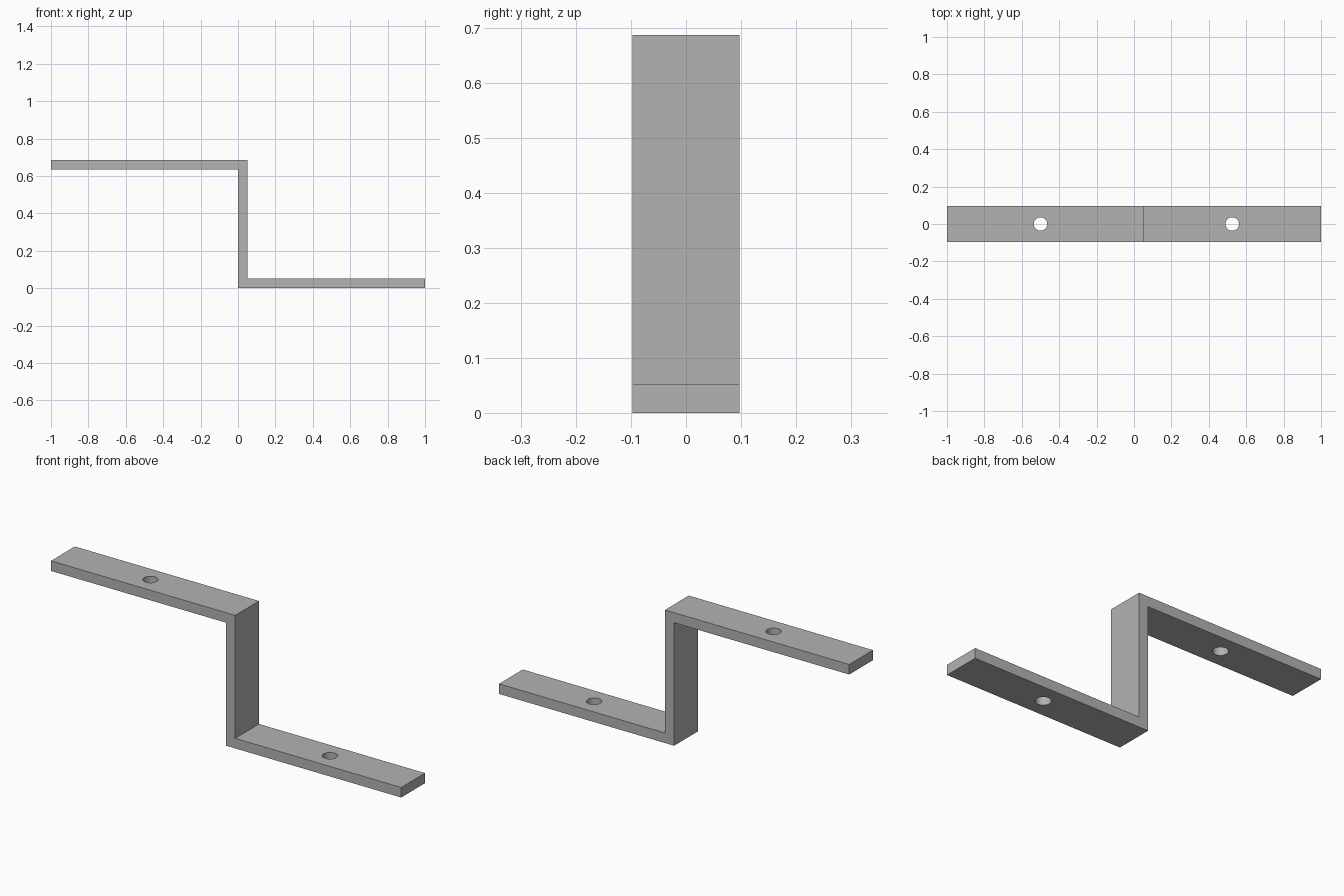
import bpy
import bmesh

cube = bpy.data.objects.get("Cube")
if cube:
    bpy.data.objects.remove(cube, do_unlink=True)

WIDTH, HEIGHT, THICK = 0.194, 0.687, 0.052
HOLE_RADIUS = 0.036

grey = bpy.data.materials.new("plain grey")
grey.use_nodes = True
colour = (0.45, 0.45, 0.45, 1)
grey.diffuse_color = colour
grey.node_tree.nodes["Principled BSDF"].inputs["Base Color"].default_value = colour


def add_object(name, bm):
    bmesh.ops.recalc_face_normals(bm, faces=bm.faces)
    mesh = bpy.data.meshes.new(name)
    bm.to_mesh(mesh)
    bm.free()
    mesh.materials.append(grey)
    obj = bpy.data.objects.new(name, mesh)
    bpy.context.collection.objects.link(obj)
    return obj


# Stepped bracket: side profile extruded across its width
profile = [(-1, HEIGHT), (-1, HEIGHT - THICK), (0, HEIGHT - THICK), (0, 0),
           (1, 0), (1, THICK), (THICK, THICK), (THICK, HEIGHT)]
bm = bmesh.new()
face = bm.faces.new([bm.verts.new((x, -WIDTH / 2, z)) for x, z in profile])
extruded = bmesh.ops.extrude_face_region(bm, geom=[face])["geom"]
bmesh.ops.translate(bm, vec=(0, WIDTH, 0),
                    verts=[v for v in extruded if isinstance(v, bmesh.types.BMVert)])
bracket = add_object("stepped_bracket", bm)

# Screw holes centred along each arm
for side, x, z in (("upper", -0.5, HEIGHT - THICK / 2), ("lower", 0.525, THICK / 2)):
    bm = bmesh.new()
    bmesh.ops.create_cone(bm, cap_ends=True, segments=48, radius1=HOLE_RADIUS,
                          radius2=HOLE_RADIUS, depth=THICK * 3)
    cutter = add_object(side + "_hole_cutter", bm)
    cutter.location = (x, 0, z)
    cutter.hide_render = True
    cutter.hide_set(True)
    cut = bracket.modifiers.new(side + " screw hole", "BOOLEAN")
    cut.operation = "DIFFERENCE"
    cut.solver = "EXACT"
    cut.object = cutter

# Smooth hole walls, crisp bracket edges
bpy.context.view_layer.objects.active = bracket
bracket.select_set(True)
for modifier in list(bracket.modifiers):
    bpy.ops.object.modifier_apply(modifier=modifier.name)
bpy.ops.object.shade_smooth_by_angle()
